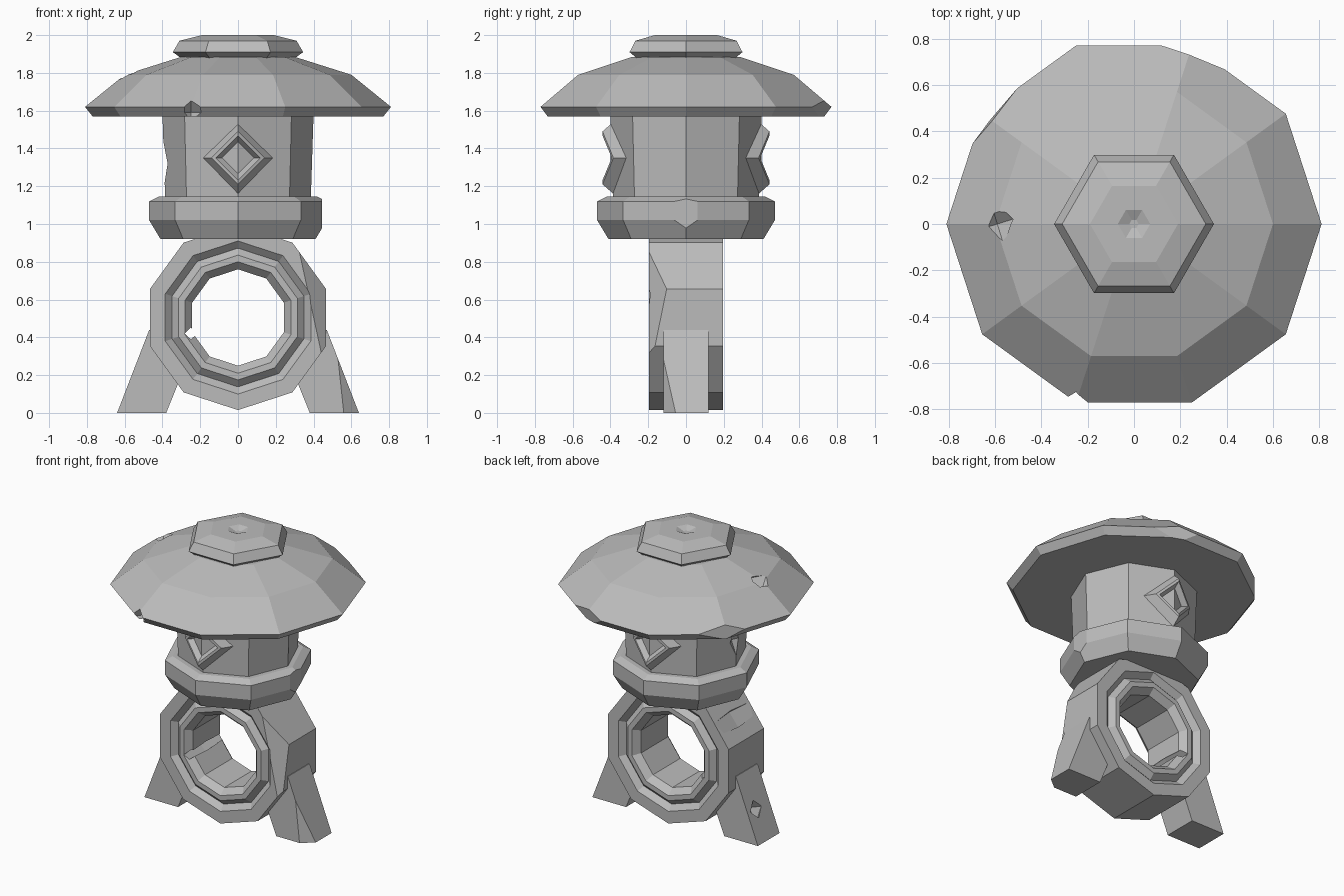
import bpy, bmesh, math
from mathutils import Matrix, Vector

cube = bpy.data.objects.get("Cube")
if cube:
    bpy.data.objects.remove(cube)

stone = bpy.data.materials.new("grey stone")
stone.use_nodes = True
GREY = (0.5, 0.5, 0.5, 1)
stone.diffuse_color = GREY
stone.node_tree.nodes["Principled BSDF"].inputs["Base Color"].default_value = GREY


def finish(name, bm):
    bmesh.ops.recalc_face_normals(bm, faces=bm.faces)
    mesh = bpy.data.meshes.new(name)
    bm.to_mesh(mesh)
    bm.free()
    mesh.materials.append(stone)
    obj = bpy.data.objects.new(name, mesh)
    bpy.context.collection.objects.link(obj)
    return obj


def lathe(name, profile, sides, phase=0, closed=False, matrix=None):
    """Faceted solid of revolution from (radius, height) pairs."""
    bm = bmesh.new()
    loops = []
    for r, z in profile:
        angles = [math.radians(phase) + math.tau * i / sides for i in range(sides)]
        loops.append([bm.verts.new((r * math.cos(a), r * math.sin(a), z)) for a in angles])
    pairs = list(zip(loops, loops[1:]))
    if closed:
        pairs.append((loops[-1], loops[0]))
    else:
        bm.faces.new(loops[0])
        bm.faces.new(loops[-1])
    for a, b in pairs:
        for i in range(sides):
            j = (i + 1) % sides
            bm.faces.new((a[i], a[j], b[j], b[i]))
    if matrix:
        bm.transform(matrix)
    return finish(name, bm)


def chip(obj, point, normal):
    """Slice off a corner with a plane and close the cut."""
    bm = bmesh.new()
    bm.from_mesh(obj.data)
    cut = bmesh.ops.bisect_plane(bm, geom=bm.verts[:] + bm.edges[:] + bm.faces[:],
                                 plane_co=point, plane_no=normal, clear_outer=True)
    edges = [e for e in cut["geom_cut"] if isinstance(e, bmesh.types.BMEdge)]
    bmesh.ops.holes_fill(bm, edges=edges, sides=0)
    bmesh.ops.recalc_face_normals(bm, faces=bm.faces)
    bm.to_mesh(obj.data)
    bm.free()


def notch(obj, center, radii, turn=0):
    """Cut a small faceted dent."""
    bm = bmesh.new()
    bmesh.ops.create_icosphere(bm, subdivisions=1, radius=0.01)
    bm.clear()
    tips = [bm.verts.new(Vector(axis) * s) for axis in Matrix.Identity(3) for s in (1, -1)]
    bmesh.ops.convex_hull(bm, input=tips)
    bm.transform(Matrix.Translation(center) @ Matrix.Rotation(turn, 4, 'Z')
                 @ Matrix.Diagonal((*radii, 1)))
    cutter = finish("dent_cutter", bm)
    cutter.hide_render = True
    mod = obj.modifiers.new("dent", 'BOOLEAN')
    mod.operation = 'DIFFERENCE'
    mod.solver = 'EXACT'
    mod.object = cutter
    bpy.context.view_layer.objects.active = obj
    bpy.ops.object.modifier_apply(modifier=mod.name)
    bpy.data.objects.remove(cutter)


# Hexagonal cap with a shallow dent on top
lathe("cap", [(0.29, 1.87), (0.345, 1.91), (0.31, 1.97), (0.19, 2.0),
              (0.07, 2.0), (0.02, 1.98)], 6)

# Ten-sided roof, worn at the rim
roof = lathe("roof", [(0.77, 1.57), (0.81, 1.62), (0.6, 1.79), (0.3, 1.885)], 10)
chip(roof, (0.24, 0.725, 1.62), (0.35, 0.93, -0.15))
chip(roof, (-0.61, 0.455, 1.62), (-0.78, 0.63, 0.1))
notch(roof, (-0.25, -0.77, 1.59), (0.07, 0.1, 0.11))
notch(roof, (-0.59, 0, 1.8), (0.09, 0.085, 0.06), 0.3)

# Octagonal light chamber and collar
chamber = lathe("chamber", [(0.385, 1.12), (0.4, 1.58)], 8)
notch(chamber, (-0.4, 0, 1.32), (0.05, 0.1, 0.13))
collar = lathe("collar", [(0.41, 0.92), (0.47, 1.02), (0.47, 1.12), (0.42, 1.145)], 8)
chip(collar, (0.445, 0, 1.0), (1, 0, 0))

# Diamond window frames bent around the front and back edges of the chamber
for name, side in (("front_window", -1), ("back_window", 1)):
    bm = bmesh.new()
    loops = []
    for size, lift in ((0.19, -0.01), (0.14, 0.047), (0.118, 0.047), (0.085, 0.006)):
        corners = [(0, size), (size, 0), (0, -size), (-size, 0)]
        loops.append([bm.verts.new((x, side * (0.395 + lift - abs(x) * 0.414), 1.35 + z))
                      for x, z in corners])
    for a, b in zip(loops, loops[1:]):
        for i in range(4):
            j = (i + 1) % 4
            bm.faces.new((a[i], a[j], b[j], b[i]))
    top, right, bottom, left = loops[-1]
    bm.faces.new((top, right, bottom))
    bm.faces.new((top, bottom, left))
    if side > 0:
        bm.normal_update()
    finish(name, bm)

# Ten-sided stone ring with a groove on both faces
half = [(0.49, 0.195), (0.405, 0.195), (0.367, 0.16), (0.33, 0.195), (0.295, 0.195), (0.255, 0.15)]
section = half + [(r, -y) for r, y in reversed(half)]
upright = Matrix.Translation((0, 0, 0.505)) @ Matrix.Rotation(math.pi / 2, 4, 'X')
ring = lathe("ring", section, 10, 90, True, upright)
a, b, c = Vector((0.32, -0.2, 0.85)), Vector((0.37, -0.2, 0.62)), Vector((0.47, -0.1, 0.65))
normal = (b - a).cross(c - a)
chip(ring, a, normal if normal.x > 0 else -normal)
notch(ring, (-0.405, 0, 0.81), (0.07, 0.7, 0.09))
notch(ring, (-0.25, 0, 0.42), (0.045, 0.7, 0.04))

# Splayed feet
for name, side in (("left_foot", 1), ("right_foot", -1)):
    bm = bmesh.new()
    outline = [(0.38, 0), (0.64, 0), (0.47, 0.44), (0.33, 0.44), (0.315, 0.16)]
    face = bm.faces.new([bm.verts.new((side * x, -0.12, z)) for x, z in outline])
    grown = bmesh.ops.extrude_face_region(bm, geom=[face])["geom"]
    bmesh.ops.translate(bm, vec=(0, 0.24, 0),
                        verts=[v for v in grown if isinstance(v, bmesh.types.BMVert)])
    foot = finish(name, bm)
    if side > 0:
        a, b, c = Vector((0.53, -0.12, 0.28)), Vector((0.56, -0.12, 0)), Vector((0.64, -0.055, 0))
        normal = (b - a).cross(c - a)
        chip(foot, a, normal if normal.x > 0 else -normal)
    else:
        notch(foot, (-0.56, 0.03, 0.2), (0.05, 0.06, 0.1))
